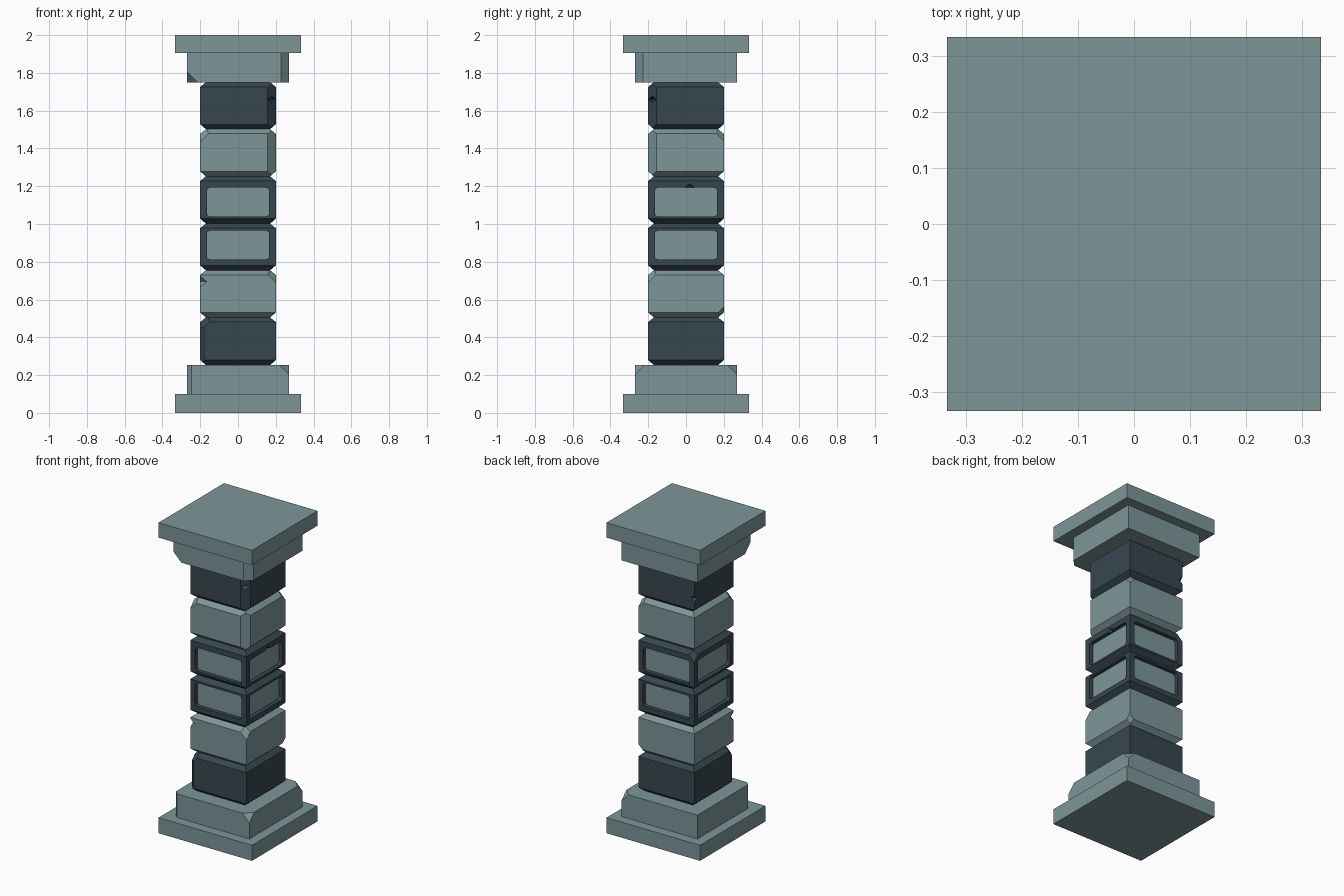
import bpy, bmesh, math
from mathutils import Vector, Matrix

if "Cube" in bpy.data.objects:
    bpy.data.objects.remove(bpy.data.objects["Cube"])


def material(name, rgb):
    m = bpy.data.materials.new(name)
    m.diffuse_color = (*rgb, 1)
    m.use_nodes = True
    m.node_tree.nodes["Principled BSDF"].inputs["Base Color"].default_value = m.diffuse_color
    return m


LIGHT = material("light grey green stone", (0.205, 0.305, 0.315))
DARK = material("dark slate stone", (0.037, 0.062, 0.078))


def finish(bm, name, mat):
    bmesh.ops.recalc_face_normals(bm, faces=bm.faces[:])
    me = bpy.data.meshes.new(name)
    bm.to_mesh(me)
    bm.free()
    ob = bpy.data.objects.new(name, me)
    bpy.context.collection.objects.link(ob)
    if mat:
        me.materials.append(mat)
    return ob


def stack(name, rings, mat, cuts=()):
    """Square block from (z, half width) rings; cuts are planes that break corners.
    Each cut: sign x, sign y, sign z, reach along x/y, reach along z, corner z."""
    bm = bmesh.new()
    loops = [[bm.verts.new((sx * h, sy * h, z)) for sx, sy in ((-1, -1), (1, -1), (1, 1), (-1, 1))]
             for z, h in rings]
    for lo, hi in zip(loops, loops[1:]):
        for i in range(4):
            j = (i + 1) % 4
            bm.faces.new((lo[i], lo[j], hi[j], hi[i]))
    bm.faces.new(loops[0][::-1])
    bm.faces.new(loops[-1])
    h = max(r[1] for r in rings)
    for sx, sy, sz, a, c, z in cuts:
        n = Vector((sx / a, sy / a, sz / c if sz else 0))
        res = bmesh.ops.bisect_plane(bm, geom=bm.verts[:] + bm.edges[:] + bm.faces[:], dist=1e-5,
                                     plane_co=(sx * (h - a), sy * h, z), plane_no=n, clear_outer=True)
        edges = [e for e in res["geom_cut"] if isinstance(e, bmesh.types.BMEdge)]
        bmesh.ops.edgeloop_fill(bm, edges=edges)
    return finish(bm, name, mat)


def subtract(ob, cutter):
    mod = ob.modifiers.new("cut", "BOOLEAN")
    mod.object = cutter
    mod.solver = "EXACT"
    bpy.context.view_layer.update()
    dg = bpy.context.evaluated_depsgraph_get()
    me = bpy.data.meshes.new_from_object(ob.evaluated_get(dg))
    ob.modifiers.clear()
    ob.data = me
    bpy.data.objects.remove(cutter)


def notch(ob, centre, size):
    """Small eight-sided chip taken out of a block."""
    bm = bmesh.new()
    bmesh.ops.create_uvsphere(bm, u_segments=4, v_segments=2, radius=1)
    bmesh.ops.transform(bm, verts=bm.verts[:], matrix=Matrix.Translation(centre) @ Matrix.Diagonal((*size, 1)))
    subtract(ob, finish(bm, "notch_cutter", ob.data.materials[0]))


def window(ob, z0, z1, along_y):
    """Rounded rectangular opening straight through the block."""
    bm = bmesh.new()
    r, w, zc, hz = 0.018, 0.165, (z0 + z1) / 2, (z1 - z0) / 2
    pts = []
    for k, (sx, sz) in enumerate(((1, 1), (-1, 1), (-1, -1), (1, -1))):
        for i in range(4):
            t = math.radians(90 * k + 30 * i)
            pts.append((sx * (w - r) + r * math.cos(t), zc + sz * (hz - r) + r * math.sin(t)))
    face = bm.faces.new([bm.verts.new((u, -0.3, z)) for u, z in pts])
    ext = bmesh.ops.extrude_face_region(bm, geom=[face])
    bmesh.ops.translate(bm, vec=(0, 0.6, 0), verts=[v for v in ext["geom"] if isinstance(v, bmesh.types.BMVert)])
    if not along_y:
        bmesh.ops.rotate(bm, verts=bm.verts[:], matrix=Matrix.Rotation(math.pi / 2, 3, "Z"))
    subtract(ob, finish(bm, "window_cutter", DARK))


def rings(z0, z1):
    return [(z0, 0.17), (z0 + 0.026, 0.2), (z1 - 0.024, 0.2), (z1, 0.17)]


# plinth and capital
stack("base_slab", [(0, 0.333), (0.1, 0.333)], LIGHT)
stack("base_step", [(0.1, 0.27), (0.253, 0.27)], LIGHT,
      [(-1, -1, 0, 0.024, 0, 0.2), (1, -1, 1, 0.05, 0.05, 0.253), (1, 1, 1, 0.05, 0.05, 0.253)])
stack("capital_step", [(1.75, 0.27), (1.904, 0.27)], LIGHT,
      [(1, -1, 0, 0.043, 0, 1.8), (-1, -1, -1, 0.055, 0.055, 1.75)])
stack("capital_slab", [(1.904, 0.333), (2.0, 0.333)], LIGHT)

# plain shaft blocks with broken corners
stack("lower_dark_block", rings(0.253, 0.505), DARK,
      [(-1, -1, 0, 0.02, 0, 0.4), (-1, -1, 1, 0.05, 0.05, 0.481)])
low = stack("lower_light_block", rings(0.505, 0.755), LIGHT,
            [(1, -1, 1, 0.05, 0.05, 0.74), (1, 1, -1, 0.03, 0.03, 0.53)])
notch(low, (-0.2, -0.2, 0.695), (0.035, 0.035, 0.028))
stack("upper_light_block", rings(1.252, 1.502), LIGHT,
      [(1, -1, 0, 0.043, 0, 1.4), (-1, -1, 1, 0.055, 0.055, 1.49), (1, 1, 1, 0.05, 0.05, 1.49)])
top = stack("upper_dark_block", rings(1.502, 1.75), DARK, [(1, -1, 0, 0.043, 0, 1.6)])
notch(top, (0.18, -0.18, 1.66), (0.042, 0.042, 0.018))
notch(top, (-0.2, 0.2, 1.6), (0.025, 0.025, 0.022))

# framed blocks with recessed light panels on all four sides
for name, z0, z1, p0, p1, cuts in (
        ("lower", 0.755, 1.002, 0.813, 0.965, []),
        ("upper", 1.002, 1.252, 1.04, 1.192, [(-1, 1, 1, 0.045, 0.045, 1.235)])):
    frame = stack(name + "_panel_frame", rings(z0, z1), DARK, cuts)
    window(frame, p0, p1, True)
    window(frame, p0, p1, False)
    stack(name + "_panel_core", [(p0 - 0.01, 0.175), (p1 + 0.01, 0.175)], LIGHT)
    if name == "upper":
        notch(frame, (0.2, 0.02, 1.192), (0.022, 0.028, 0.022))
